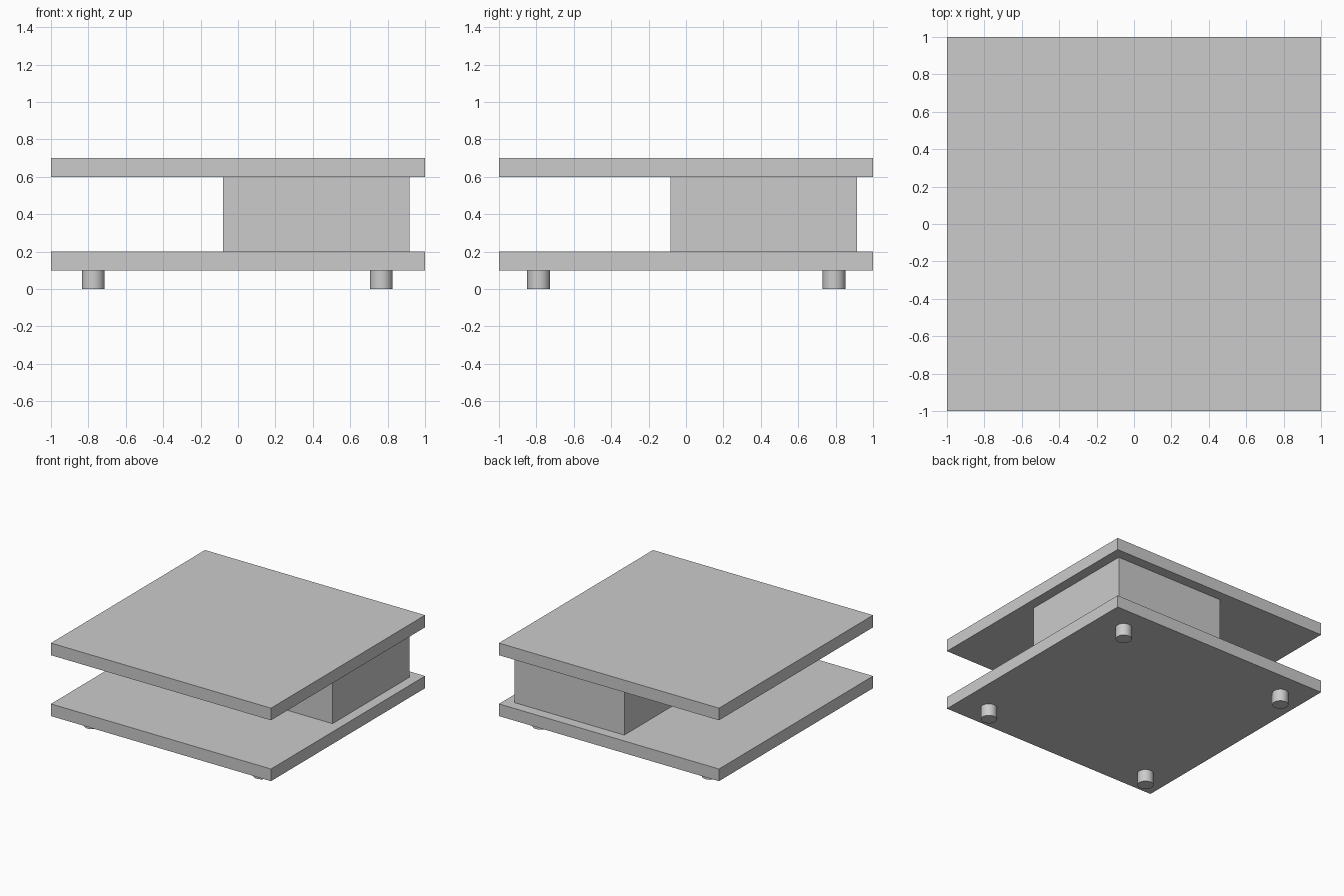
import bpy

if "Cube" in bpy.data.objects:
    bpy.data.objects.remove(bpy.data.objects["Cube"])


def box(name, lo, hi):
    """Axis-aligned box between two corners."""
    bpy.ops.mesh.primitive_cube_add(size=1, location=[(a + b) / 2 for a, b in zip(lo, hi)])
    ob = bpy.context.object
    ob.name = name
    ob.scale = [b - a for a, b in zip(lo, hi)]
    bpy.ops.object.transform_apply(location=False, rotation=False, scale=True)
    return ob


# Two square slabs
box("lower_shelf", (-1, -1, 0.1), (1, 1, 0.2))
box("table_top", (-1, -1, 0.6), (1, 1, 0.7))

# Off-centre block carrying the top
box("support_block", (-0.08, -0.083, 0.2), (0.917, 0.915, 0.6))

# Short round feet
for side, x in (("left", -0.774), ("right", 0.766)):
    for end, y in (("front", -0.788), ("back", 0.792)):
        bpy.ops.mesh.primitive_cylinder_add(vertices=32, radius=0.061, depth=0.1,
                                            location=(x, y, 0.05))
        bpy.context.object.name = f"{end}_{side}_foot"
        bpy.ops.object.shade_smooth_by_angle()
